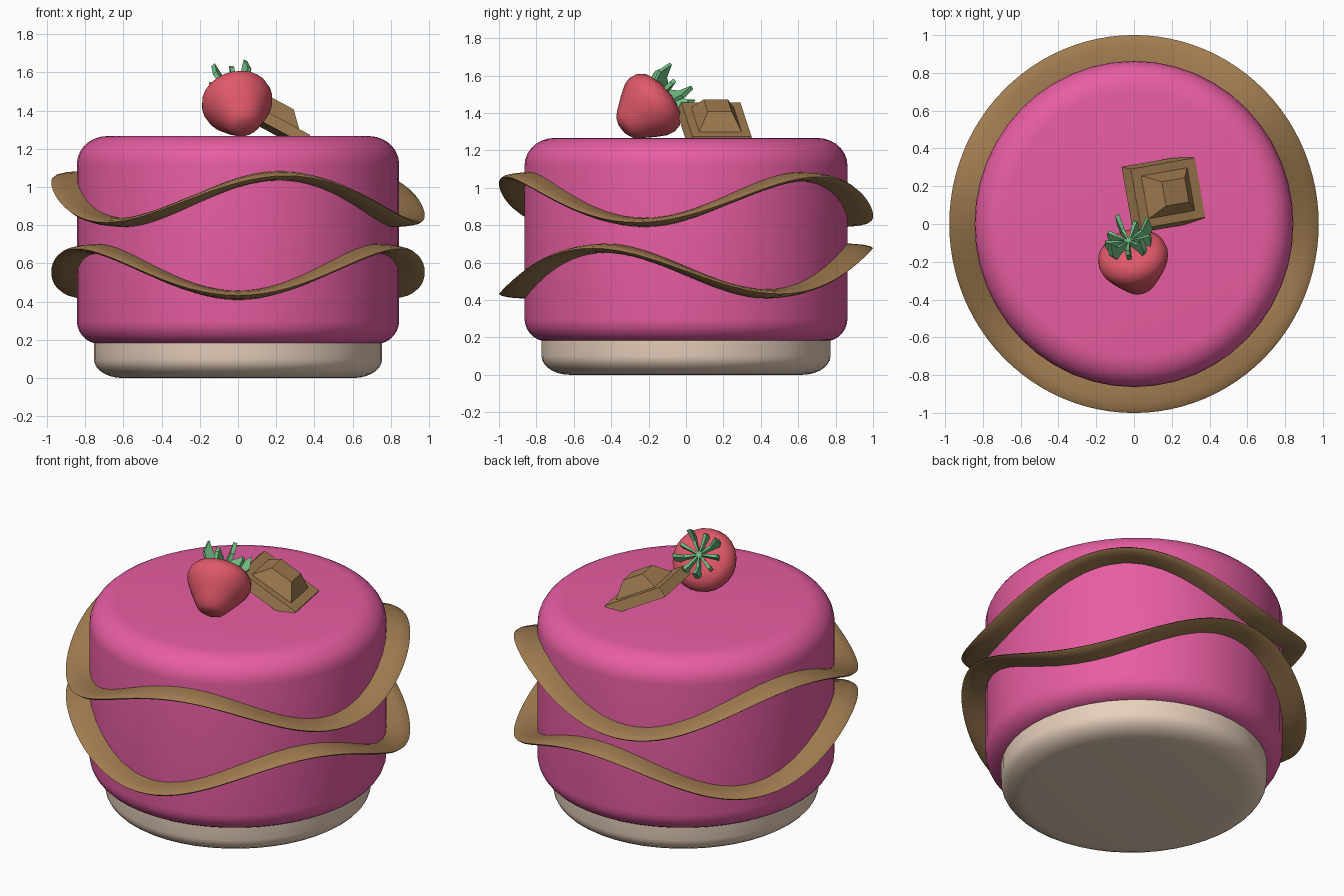
import bpy, bmesh
from math import sin, cos, pi, radians
from mathutils import Vector, Matrix

if "Cube" in bpy.data.objects:
    bpy.data.objects.remove(bpy.data.objects["Cube"])


def material(name, rgb):
    m = bpy.data.materials.new(name)
    m.diffuse_color = (*rgb, 1)
    m.use_nodes = True
    m.node_tree.nodes["Principled BSDF"].inputs["Base Color"].default_value = m.diffuse_color
    return m


PINK = material("pink_icing", (0.80, 0.11, 0.36))
BROWN = material("chocolate", (0.35, 0.20, 0.08))
CREAM = material("biscuit", (0.80, 0.63, 0.50))
RED = material("berry_red", (0.75, 0.10, 0.14))
GREEN = material("leaf_green", (0.16, 0.50, 0.22))


def finish(name, bm, mat, smooth=True, matrix=None):
    bmesh.ops.remove_doubles(bm, verts=bm.verts, dist=1e-5)
    bmesh.ops.recalc_face_normals(bm, faces=bm.faces)
    if matrix:
        bm.transform(matrix)
    me = bpy.data.meshes.new(name)
    bm.to_mesh(me)
    bm.free()
    me.materials.append(mat)
    ob = bpy.data.objects.new(name, me)
    bpy.context.collection.objects.link(ob)
    if smooth:
        bpy.context.view_layer.objects.active = ob
        ob.select_set(True)
        bpy.ops.object.shade_smooth_by_angle(angle=radians(40))
        ob.select_set(False)
    return ob


def lathe(name, profile, mat, sides, matrix):
    """Revolve a (radius, height) profile, capping both ends."""
    bm = bmesh.new()
    rings = [[bm.verts.new((r * cos(2 * pi * i / sides), r * sin(2 * pi * i / sides), z))
              for i in range(sides)] for r, z in profile]
    for a, b in zip(rings, rings[1:]):
        for i in range(sides):
            j = (i + 1) % sides
            bm.faces.new((a[i], a[j], b[j], b[i]))
    bm.faces.new(rings[0][::-1])
    bm.faces.new(rings[-1])
    return finish(name, bm, mat, True, matrix)


def arc(cx, cz, rx, rz, a0, a1, n=7):
    return [(cx + rx * cos(radians(a0 + (a1 - a0) * i / n)),
             cz + rz * sin(radians(a0 + (a1 - a0) * i / n))) for i in range(n + 1)]


OVAL = Matrix.Diagonal((1, 1.023, 1, 1))

# Biscuit base and iced body
lathe("biscuit_base", arc(0.605, 0.10, 0.15, 0.10, -90, 0) + [(0.755, 0.21)], CREAM, 48, OVAL)
lathe("cake_body", arc(0.722, 0.30, 0.122, 0.122, -90, 0) + arc(0.684, 1.12, 0.16, 0.147, 0, 90),
      PINK, 48, OVAL)


# Wavy chocolate bands: flattened rings with three waves
def wavy_band(name, z0, crest):
    bm = bmesh.new()
    n, m = 96, 14
    rings = []
    for i in range(n):
        t = 2 * pi * i / n
        dz = z0 + 0.122 * cos(3 * (t - radians(crest)))
        rings.append([])
        for k in range(m):
            p = 2 * pi * k / m
            r = 0.83 + 0.148 * cos(p)
            rings[-1].append(bm.verts.new((r * cos(t), r * sin(t), dz + 0.025 * sin(p))))
    for i in range(n):
        a, b = rings[i], rings[(i + 1) % n]
        for k in range(m):
            bm.faces.new((a[k], b[k], b[(k + 1) % m], a[(k + 1) % m]))
    finish(name, bm, BROWN, True, OVAL)


wavy_band("upper_band", 0.937, -75)
wavy_band("lower_band", 0.555, -30)

# Strawberry, lying tilted with its tip towards the front
axis = Vector((-0.20, 0.75, 0.63)).normalized()
berry = Matrix.Translation((0.037, -0.335, 1.315)) @ axis.to_track_quat('Z', 'Y').to_matrix().to_4x4()
lathe("strawberry", [(0.045, 0), (0.075, 0.015), (0.10, 0.045), (0.145, 0.11), (0.178, 0.165),
                     (0.188, 0.205), (0.18, 0.245), (0.15, 0.28), (0.09, 0.302), (0.02, 0.305)],
      RED, 24, berry)

# Leaves: thin upright blades fanned round the stem end
bm = bmesh.new()
for i in range(9):
    k = 1.0 if i % 2 else 0.88
    blade = [(0, 0.29), (0.11, 0.28), (0.145 * k, 0.335), (0.135 * k, 0.40 * k + 0.01),
             (0.085, 0.35), (0, 0.33)]
    rot = Matrix.Rotation(2 * pi * i / 9, 3, 'Z')
    sides = [[bm.verts.new(rot @ Vector((r, s * (0.004 + 0.06 * r), z))) for r, z in blade]
             for s in (-1, 1)]
    bm.faces.new(sides[0])
    bm.faces.new(sides[1][::-1])
    for a in range(6):
        b = (a + 1) % 6
        bm.faces.new((sides[0][b], sides[0][a], sides[1][a], sides[1][b]))
finish("strawberry_leaves", bm, GREEN, False, berry)

# Chocolate piece: tapered slab with a raised truncated pyramid, leaning to the right
bm = bmesh.new()
layers = [(0.215, 0.18, -0.06), (0.195, 0.16, 0.0), (0.14, 0.115, 0.0), (0.07, 0.065, 0.085)]
loops = [[bm.verts.new((sx * u, sy * v, h)) for sx, sy in ((-1, -1), (1, -1), (1, 1), (-1, 1))]
         for u, v, h in layers]
for a, b in zip(loops, loops[1:]):
    for i in range(4):
        j = (i + 1) % 4
        bm.faces.new((a[i], a[j], b[j], b[i]))
bm.faces.new(loops[0][::-1])
bm.faces.new(loops[-1])
tilt = (Matrix.Translation((0.18, 0.163, 1.365)) @ Matrix.Rotation(radians(10), 4, 'Z')
        @ Matrix.Rotation(radians(28), 4, 'Y'))
finish("chocolate_piece", bm, BROWN, False, tilt)
